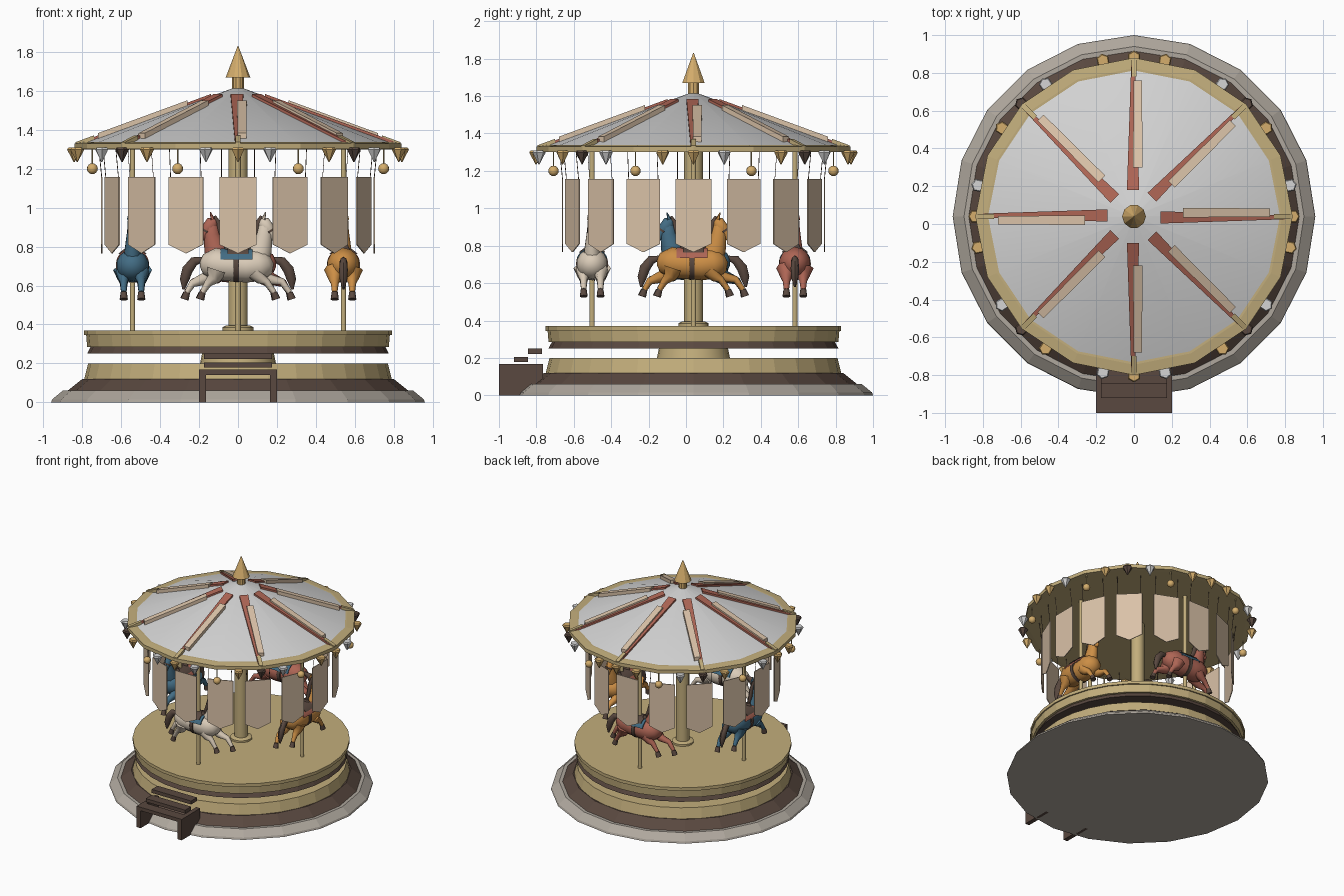
import bpy, bmesh
from math import sin, cos, pi, radians
from mathutils import Matrix, Vector

if "Cube" in bpy.data.objects:
    bpy.data.objects.remove(bpy.data.objects["Cube"])


def material(name, r, g, b):
    m = bpy.data.materials.new(name)
    m.use_nodes = True
    m.diffuse_color = (r, g, b, 1)
    m.node_tree.nodes["Principled BSDF"].inputs["Base Color"].default_value = (r, g, b, 1)
    return m


WOOD = material("golden wood", .54, .42, .20)
GOLD = material("bright gold", .66, .42, .15)
BROWN = material("dark brown", .10, .065, .05)
STONE = material("stone", .43, .39, .34)
GREY = material("canvas grey", .66, .66, .66)
PEACH = material("peach cloth", .70, .54, .39)
RED = material("brick red", .42, .13, .09)
BLUE = material("slate blue", .055, .15, .23)
CREAM = material("cream", .70, .60, .48)
ORANGE = material("orange tan", .60, .27, .06)

CENTRE = Matrix.Translation((0, .04, 0))


def spin(degrees):
    return Matrix.Rotation(radians(degrees), 4, 'Z')


def finish(name, bm, mat, place=CENTRE, smooth=0):
    """Turn a bmesh into an object; smooth is the sharp-edge angle in degrees."""
    bmesh.ops.recalc_face_normals(bm, faces=bm.faces)
    if smooth:
        for f in bm.faces:
            f.smooth = True
        for e in bm.edges:
            e.smooth = e.calc_face_angle(0) < radians(smooth)
    mesh = bpy.data.meshes.new(name)
    bm.to_mesh(mesh)
    bm.free()
    mesh.materials.append(mat)
    obj = bpy.data.objects.new(name, mesh)
    bpy.context.collection.objects.link(obj)
    obj.matrix_world = place
    return obj


def skin(bm, rings):
    """Bridge equal rings of points and cap both ends."""
    loops = [[bm.verts.new(p) for p in ring] for ring in rings]
    n = len(loops[0])
    for a, b in zip(loops, loops[1:]):
        for i in range(n):
            bm.faces.new((a[i], a[(i + 1) % n], b[(i + 1) % n], b[i]))
    bm.faces.new(loops[0])
    bm.faces.new(loops[-1])


def lathe(name, profile, sides, mat, place=CENTRE, smooth=0):
    bm = bmesh.new()
    skin(bm, [[(r * cos(2 * pi * i / sides), r * sin(2 * pi * i / sides), z)
               for i in range(sides)] for r, z in profile])
    return finish(name, bm, mat, place, smooth)


def tube(name, path, mat, place, wide=1.0, y=0, sides=10):
    """Rounded limb along (x, z, radius) points in a side plane."""
    pts = [Vector((x, y, z)) for x, z, r in path]
    rings = []
    for i, p in enumerate(pts):
        t = (pts[min(i + 1, len(pts) - 1)] - pts[max(i - 1, 0)]).normalized()
        up = t.cross(Vector((0, 1, 0)))
        r = path[i][2]
        rings.append([p + up * r * cos(2 * pi * k / sides)
                      + Vector((0, wide * r * sin(2 * pi * k / sides), 0)) for k in range(sides)])
    bm = bmesh.new()
    skin(bm, rings)
    return finish(name, bm, mat, place, 50)


def box(name, low, high, mat, place=Matrix()):
    bm = bmesh.new()
    skin(bm, [[(low[0], low[1], z), (high[0], low[1], z), (high[0], high[1], z),
               (low[0], high[1], z)] for z in (low[2], high[2])])
    return finish(name, bm, mat, place)


# Base, lower drum and raised deck
lathe("stone_base", [(.96, 0), (.955, .015), (.90, .06)], 20, STONE)
lathe("base_step", [(.875, .06), (.80, .12)], 20, BROWN)
lathe("lower_drum", [(.79, .12), (.77, .20)], 32, WOOD)
lathe("hub", [(.195, .20), (.185, .25)], 24, WOOD, smooth=30)
lathe("deck_underside", [(.775, .25), (.757, .285)], 32, BROWN)
lathe("deck", [(.775, .285), (.78, .345)], 32, WOOD)
lathe("deck_cap", [(.79, .345), (.79, .37)], 32, WOOD)

# Entrance steps
for side in (-1, 1):
    x = sorted((side * .165, side * .20))
    box("step_side", (x[0], -1, 0), (x[1], -.765, .168), BROWN)
box("step_tread", (-.165, -1, .14), (.165, -.92, .168), BROWN)
box("step_tread", (-.175, -.92, .178), (.175, -.845, .205), BROWN)
box("step_tread", (-.175, -.845, .222), (.175, -.77, .25), BROWN)

# Centre pole
lathe("pole_foot", [(.08, .37), (.08, .385), (.06, .395)], 16, WOOD, smooth=30)
lathe("centre_pole", [(.05, .39), (.05, 1.31)], 16, WOOD, smooth=30)

# Canopy and finial
lathe("canopy_roof", [(.80, 1.328), (.01, 1.62)], 16, GREY, smooth=30)
lathe("canopy_rim", [(.80, 1.30), (.84, 1.302), (.84, 1.33), (.785, 1.338)], 16, WOOD)
lathe("finial_neck", [(.03, 1.61), (.03, 1.67)], 10, GOLD)
lathe("finial", [(.063, 1.67), (.002, 1.83)], 10, GOLD)


def roof_bar(name, r0, r1, w0, w1, shift, lift, mat, place):
    bm = bmesh.new()
    rings = []
    for r, w in ((r0, w0), (r1, w1)):
        z = 1.623 - .367 * r
        rings.append([(r, shift + s * w, z + h) for s, h in
                      ((-.5, -.012), (.5, -.012), (.5, lift), (-.5, lift))])
    skin(bm, rings)
    finish(name, bm, mat, place)


# Roof ribs with cloth strips
for k in range(8):
    place = CENTRE @ spin(45 * k)
    side = -1 if k in (1, 2, 3) else 1
    roof_bar("roof_rib", .14, .80, .065, .02, -.005 * side, .012, RED, place)
    roof_bar("roof_strip", .26, .72, .05, .045, .02 * side, .024, PEACH, place)
    roof_bar("rib_end", .74, .835, .028, .028, 0, .02, WOOD, place)

# Pennants and hanging balls around the rim
for k in range(8):
    first, second = (GREY, GOLD) if k in (0, 1, 6, 7) else (GOLD, GREY)
    for turn, mat in ((0, BROWN if k % 2 else GOLD), (11.25, first), (33.75, second)):
        place = CENTRE @ spin(45 * k + turn) @ Matrix.Translation((.842, 0, 0))
        lathe("pennant", [(.003, 1.235), (.036, 1.298), (.03, 1.308)], 6, mat, place)
    place = CENTRE @ spin(45 * k + 22.5) @ Matrix.Translation((.81, 0, 0))
    lathe("ball_string", [(.004, 1.22), (.004, 1.31)], 6, WOOD, place)
    ball = bmesh.new()
    bmesh.ops.create_uvsphere(ball, u_segments=12, v_segments=8, radius=.028,
                              matrix=Matrix.Translation((0, 0, 1.20)))
    finish("hanging_ball", ball, GOLD, place, 60)

# Pointed cloth banners on strings
for k in range(16):
    place = CENTRE @ spin(22.5 * k)
    bm = bmesh.new()
    outline = ((-.096, 1.157), (-.096, .81), (0, .765), (.096, .81), (.096, 1.157))
    skin(bm, [[(x, y, z) for y, z in outline] for x in (.697, .703)])
    finish("banner", bm, PEACH, place)
    for side in (-1, 1):
        tube("banner_string", [(.70, 1.155, .002), (.715, 1.305, .002)], BROWN, place,
             y=side * .085, sides=4)


def horse(angle, coat, cloth):
    """Galloping horse on its pole, facing counter-clockwise."""
    place = CENTRE @ spin(angle) @ Matrix.Translation((.542, 0, 0)) @ spin(90)
    lathe("horse_pole", [(.0145, .37), (.0145, 1.31)], 10, WOOD, place, 40)
    lathe("horse_pole_collar", [(.035, .625), (.035, .64)], 10, WOOD, place, 40)
    tube("horse_body", [(-.195, .71, .015), (-.18, .71, .05), (-.12, .71, .083), (-.04, .70, .078),
                        (.04, .695, .08), (.11, .705, .083), (.155, .72, .06), (.175, .73, .02)],
         coat, place, sides=14)
    tube("horse_neck", [(.085, .71, .07), (.12, .79, .055), (.135, .86, .042), (.14, .92, .033),
                        (.14, .945, .015)], coat, place, .75)
    tube("horse_head", [(.115, .935, .015), (.13, .925, .034), (.155, .89, .034),
                        (.175, .86, .022), (.185, .84, .019), (.188, .832, .008)], coat, place, .8)
    tube("horse_mane", [(.06, .80, .015), (.085, .85, .022), (.10, .91, .02), (.125, .955, .012)],
         BROWN, place, .6, sides=8)
    tube("horse_tail", [(-.18, .735, .012), (-.225, .725, .024), (-.26, .68, .028),
                        (-.275, .63, .024), (-.28, .58, .006)], BROWN, place, .8, sides=8)
    for side in (-1, 1):
        y = side * .045
        tube("horse_ear", [(.13, .94, .012), (.142, .978, .002)], coat, place, y=side * .018, sides=6)
        # The two legs of each pair are half a stride apart
        reach = 0 if side > 0 else .08
        front = [(.11 - reach / 3, .67, .042), (.16 - reach / 2, .632, .028),
                 (.225 - reach, .62, .019), (.265 - reach, .565, .014)]
        rear = [(-.13 + reach / 4, .68, .055), (-.165 + reach / 2, .635, .034),
                (-.235 + reach, .61, .02), (-.262 + reach, .565, .014)]
        for label, leg, step in (("front", front, .012), ("rear", rear, -.012)):
            tube(label + "_leg", leg, coat, place, y=y, sides=8)
            x, z, r = leg[-1]
            tube(label + "_hoof", [(x, z, .016), (x + step, z - .036, .021)], BROWN, place, y=y, sides=8)
    # Saddle cloth, seat and girth wrap the body
    wraps = (("saddle_cloth", -.09, .075, .088, .03, cloth), ("saddle_seat", -.055, .055, .094, .06, BROWN),
             ("girth", -.022, .005, .086, -.09, BROWN))
    for name, x0, x1, r, floor, mat in wraps:
        strap = tube(name, [(x0, .703, r), (x1, .703, r)], mat, place, sides=24)
        bm = bmesh.new()
        bm.from_mesh(strap.data)
        bmesh.ops.bisect_plane(bm, geom=bm.verts[:] + bm.edges[:] + bm.faces[:],
                               plane_co=(0, 0, .703 + floor), plane_no=(0, 0, 1), clear_inner=True)
        bm.to_mesh(strap.data)
        bm.free()
    for x, tall in ((-.055, .815), (.05, .81)):
        tube("saddle_rise", [(x, .77, .022), (x, tall, .012)], BROWN, place, 1.8)
    tube("bridle", [(.165, .885, .033), (.171, .876, .031)], BROWN, place, .85)


horse(-90, CREAM, BLUE)
horse(0, ORANGE, RED)
horse(90, RED, BLUE)
horse(180, BLUE, RED)
